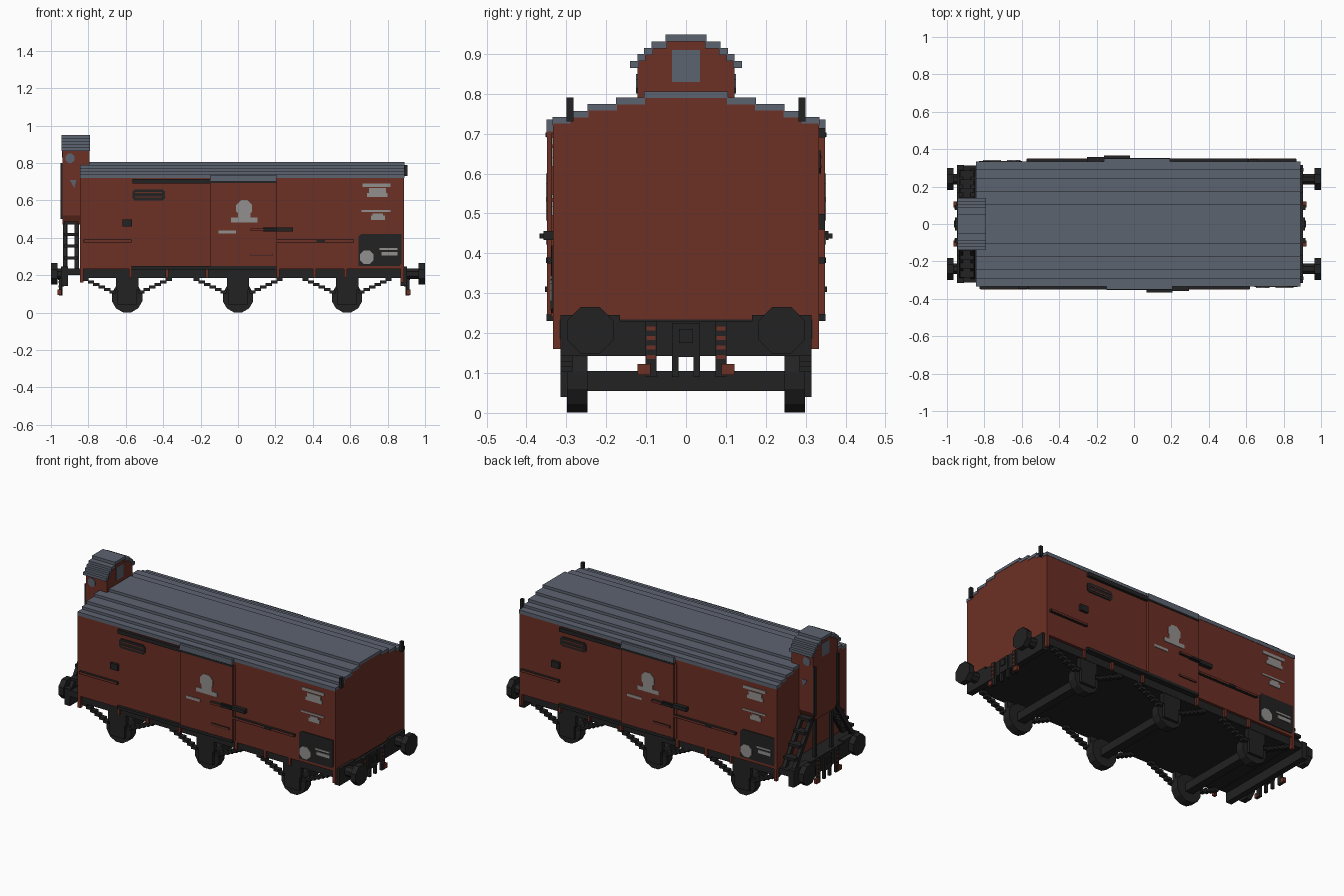
import bpy, bmesh, math
from mathutils import Vector

cube = bpy.data.objects.get("Cube")
if cube:
    bpy.data.objects.remove(cube, do_unlink=True)


def material(name, rgb):
    m = bpy.data.materials.new(name)
    m.use_nodes = True
    m.diffuse_color = (*rgb, 1)
    bsdf = m.node_tree.nodes["Principled BSDF"]
    bsdf.inputs["Base Color"].default_value = (*rgb, 1)
    bsdf.inputs["Roughness"].default_value = 0.8
    return m


RED = material("oxide red", (0.15, 0.029, 0.018))
BLACK = material("black iron", (0.016, 0.016, 0.016))
GREY = material("roof slate grey", (0.108, 0.125, 0.162))
PALE = material("pale marking grey", (0.29, 0.28, 0.27))
CX = 0.0225  # middle of the body along x


def prism(name, pts, axis, a, b, mat):
    """Extrude a flat outline along an axis: X takes (y, z), Y takes (x, z)."""
    bm = bmesh.new()
    vec = (lambda p, t: Vector((t, p[0], p[1]))) if axis == "X" else (lambda p, t: Vector((p[0], t, p[1])))
    face = bm.faces.new([bm.verts.new(vec(p, a)) for p in pts])
    new = bmesh.ops.extrude_face_region(bm, geom=[face])["geom"]
    step = vec((0, 0), b - a)
    bmesh.ops.translate(bm, vec=step, verts=[g for g in new if isinstance(g, bmesh.types.BMVert)])
    bmesh.ops.recalc_face_normals(bm, faces=bm.faces)
    mesh = bpy.data.meshes.new(name)
    bm.to_mesh(mesh)
    bm.free()
    mesh.materials.append(mat)
    ob = bpy.data.objects.new(name, mesh)
    bpy.context.collection.objects.link(ob)
    return ob


def box(name, x0, x1, y0, y1, z0, z1, mat):
    return prism(name, [(y0, z0), (y1, z0), (y1, z1), (y0, z1)], "X", x0, x1, mat)


def side(name, x0, x1, z0, z1, d0, d1, mat):
    """Box on the front wall, and the same box turned half round on the back wall."""
    box("front_" + name, x0, x1, -d1, -d0, z0, z1, mat)
    box("back_" + name, 2 * CX - x1, 2 * CX - x0, d0, d1, z0, z1, mat)


def side_shape(name, pts, d0, d1, mat):
    prism("front_" + name, pts, "Y", -d1, -d0, mat)
    prism("back_" + name, [(2 * CX - x, z) for x, z in pts], "Y", d0, d1, mat)


def ngon(cx, cz, r, n, turn=0.5):
    return [(cx + r * math.cos(2 * math.pi * (i + turn) / n),
             cz + r * math.sin(2 * math.pi * (i + turn) / n)) for i in range(n)]


def stepped(steps, base, drop=0.0, inset=0.0):
    """Mirrored stair outline from (half width, top) pairs, widest first."""
    half = [(steps[0][0] - inset, base)]
    for i, (w, top) in enumerate(steps):
        half.append((w - inset, top - drop))
        if i + 1 < len(steps):
            half.append((steps[i + 1][0] - inset, top - drop))
    return half + [(-y, z) for y, z in reversed(half)]


def shell(steps, base, drop, inset):
    """Roof skin outline: the outer stair joined to the inner one."""
    outer, inner = stepped(steps, base), stepped(steps, base, drop, inset)
    return outer + inner[::-1]


# Body and roof
ROOF = [(0.335, 0.742), (0.292, 0.757), (0.247, 0.774), (0.176, 0.79), (0.105, 0.806)]
prism("body", stepped(ROOF, 0.232, 0.016, 0.002), "X", -0.845, 0.888, RED)
prism("roof", shell(ROOF, 0.72, 0.0165, 0.0025), "X", -0.846, 0.89, GREY)
for s in (-1, 1):
    y = s * 0.291
    box("lamp_bracket", 0.888, 0.906, y - 0.009, y + 0.009, 0.73, 0.79, BLACK)

# Sliding doors with rails and canopy
side("door", -0.147, 0.206, 0.24, 0.705, 0.33, 0.348, RED)
side("door_canopy", -0.147, 0.206, 0.703, 0.736, 0.33, 0.35, GREY)
side("door_rail_upper", -0.565, -0.147, 0.69, 0.714, 0.33, 0.35, BLACK)
side("door_rail_edge", -0.147, 0.206, 0.692, 0.703, 0.33, 0.352, BLACK)
side("door_rail_lower", -0.57, 0.206, 0.23, 0.248, 0.31, 0.35, BLACK)
side("door_post", 0.206, 0.218, 0.24, 0.70, 0.33, 0.338, RED)
side("door_latch", 0.135, 0.295, 0.433, 0.456, 0.33, 0.357, BLACK)
side("door_latch_grip", 0.067, 0.205, 0.437, 0.45, 0.345, 0.366, BLACK)
side("door_latch_face", 0.067, 0.135, 0.437, 0.45, 0.366, 0.367, RED)
side("door_handle", 0.067, 0.185, 0.303, 0.317, 0.34, 0.353, BLACK)
side("door_handle_face", 0.069, 0.183, 0.306, 0.315, 0.353, 0.354, RED)

# Wall rails, vents and small fittings
for x0, x1 in ((-0.825, -0.57), (0.206, 0.62)):
    side("wall_rail", x0, x1, 0.375, 0.39, 0.33, 0.348, BLACK)
    side("wall_rail_face", x0 + 0.003, x1 - 0.003, 0.378, 0.388, 0.348, 0.349, RED)
side("rail_clip", 0.42, 0.465, 0.376, 0.39, 0.33, 0.351, BLACK)
side_shape("vent", [(-0.565, 0.612), (-0.553, 0.6), (-0.402, 0.6), (-0.39, 0.612),
                    (-0.39, 0.645), (-0.402, 0.658), (-0.553, 0.658), (-0.565, 0.645)], 0.33, 0.338, BLACK)
for z in (0.614, 0.638):
    side("vent_slat", -0.55, -0.405, z, z + 0.006, 0.338, 0.34, RED)
side("label_holder", -0.618, -0.566, 0.46, 0.498, 0.33, 0.348, BLACK)

# Dark board and plain pale patches
side_shape("board", [(0.645, 0.25), (0.865, 0.25), (0.875, 0.262), (0.875, 0.42),
                     (0.66, 0.42), (0.645, 0.405)], 0.33, 0.337, BLACK)
side_shape("board_patch", ngon(0.688, 0.296, 0.04, 8), 0.336, 0.341, PALE)
for x0, x1, z0, z1 in ((0.757, 0.853, 0.335, 0.345), (0.768, 0.853, 0.305, 0.325)):
    side("board_strip", x0, x1, z0, z1, 0.336, 0.341, PALE)
for x0, x1, z0, z1 in ((0.665, 0.815, 0.672, 0.69), (0.70, 0.79, 0.64, 0.665), (0.69, 0.80, 0.618, 0.64),
                       (0.66, 0.815, 0.538, 0.548), (0.71, 0.785, 0.495, 0.518), (0.72, 0.775, 0.518, 0.53)):
    side("wall_patch", x0, x1, z0, z1, 0.332, 0.337, PALE)
side_shape("door_patch_round", ngon(0.033, 0.558, 0.046, 8), 0.346, 0.351, PALE)
for x0, x1, z0, z1 in ((0.0, 0.066, 0.505, 0.53), (-0.037, 0.105, 0.482, 0.507), (-0.105, -0.01, 0.422, 0.438)):
    side("door_patch", x0, x1, z0, z1, 0.346, 0.351, PALE)

# Underframe, platform and small red brackets
box("underframe", -0.845, 0.89, -0.317, 0.317, 0.185, 0.234, BLACK)
box("platform", -0.945, -0.845, -0.312, 0.312, 0.2, 0.236, BLACK)
for x in (-0.575, -0.38, -0.165, 0.215, 0.41, 0.575):
    side("bracket", x - 0.008, x + 0.008, 0.185, 0.24, 0.315, 0.33, RED)
for x in (-0.845, 0.87):
    side("corner_bracket", x, x + 0.018, 0.16, 0.235, 0.315, 0.333, RED)

# Buffers, coupling and hoses at both ends
for e, face in ((1, 0.888), (-1, 0.93)):
    def end(name, a, b, y0, y1, z0, z1, mat):
        box(name, *sorted((e * a, e * b)), y0, y1, z0, z1, mat)
    end("buffer_beam", face - 0.02, face + 0.016, -0.315, 0.315, 0.143, 0.23, BLACK)
    end("coupling_plate", face, face + 0.026, -0.035, 0.035, 0.14, 0.225, BLACK)
    end("coupling_hook", face + 0.02, face + 0.032, -0.018, 0.018, 0.175, 0.21, BLACK)
    for s in (-1, 1):
        y = s * 0.24
        end("beam_end", face - 0.02, face + 0.016, y - 0.075, y + 0.075, 0.165, 0.245, BLACK)
        prism("buffer_stem", ngon(y, 0.207, 0.031, 8), "X", e * (face - 0.01), e * 0.966, BLACK)
        prism("buffer_head", ngon(y, 0.207, 0.063, 8), "X", e * 0.966, e * 1.0, BLACK)
        end("coupling_link", face + 0.008, face + 0.024, s * 0.027 - 0.008, s * 0.027 + 0.008, 0.09, 0.15, BLACK)
        end("hose", face + 0.012, face + 0.028, s * 0.088 - 0.014, s * 0.088 + 0.014, 0.09, 0.23, BLACK)
        for i in range(4):
            z = 0.135 + 0.024 * i
            end("hose_band", face + 0.016, face + 0.03, s * 0.088 - 0.011, s * 0.088 + 0.011, z, z + 0.01, RED)
        end("hose_end", face + 0.014, face + 0.034, s * 0.105 - 0.016, s * 0.105 + 0.016, 0.095, 0.122, RED)

# Axles, wheels, axle boxes and stepped springs
for x in (-0.593, 0.0, 0.583):
    box("axle", x - 0.025, x + 0.025, -0.25, 0.25, 0.055, 0.105, BLACK)
    for s in (-1, 1):
        prism("wheel", ngon(x, 0.082, 0.084, 12), "Y", s * 0.247, s * 0.298, BLACK)
        box("axle_box", x - 0.05, x + 0.05, *sorted((s * 0.29, s * 0.315)), 0.04, 0.143, BLACK)
        box("axle_guard", x - 0.06, x + 0.06, *sorted((s * 0.29, s * 0.315)), 0.12, 0.19, BLACK)
        for d in (-1, 1):
            for i in range(6):
                a, z = 0.06 + 0.029 * i, 0.102 + 0.0135 * i
                box("spring_leaf", *sorted((x + d * a, x + d * (a + 0.034))),
                    *sorted((s * 0.285, s * 0.315)), z, z + 0.016, BLACK)

# Brakeman's cabin
CAB = [(0.14, 0.882), (0.122, 0.90), (0.105, 0.915), (0.087, 0.931), (0.052, 0.949)]
cab = [(0.122, 0.865)] + [(w - 0.003, z - 0.017) for w, z in CAB[1:]]
prism("cabin_upper", stepped(cab, 0.72), "X", -0.938, -0.795, RED)
prism("cabin_lower", [(-0.095, 0.47), (0.095, 0.47), (0.122, 0.52), (0.122, 0.74), (-0.122, 0.74), (-0.122, 0.52)],
      "X", -0.938, -0.84, RED)
prism("cabin_roof", shell(CAB, 0.865, 0.0175, 0.004), "X", -0.945, -0.79, GREY)
for x in (-0.94, -0.797):
    box("cabin_end_window", x, x + 0.004, -0.035, 0.035, 0.83, 0.91, GREY)
for s in (-1, 1):
    y0, y1 = sorted((s * 0.121, s * 0.125))
    prism("cabin_side_window", ngon(-0.898, 0.825, 0.027, 8), "Y", y0, y1, GREY)
    prism("cabin_side_patch", [(-0.9, 0.71), (-0.865, 0.71), (-0.875, 0.665)], "Y", y0, y1, GREY)

# Cabin supports and sloping ladders
for s in (-1, 1):
    box("cabin_post", -0.93, -0.912, s * 0.08 - 0.009, s * 0.08 + 0.009, 0.23, 0.475, BLACK)
    for x in (-0.925, -0.862):
        prism("ladder_rail", [(s * 0.105, 0.475), (s * 0.135, 0.475), (s * 0.295, 0.235), (s * 0.265, 0.235)],
              "X", x - 0.011, x + 0.011, BLACK)
    for i in range(4):
        y, z = s * (0.262 - 0.047 * i), 0.295 + 0.062 * i - 0.01
        box("ladder_rung", -0.93, -0.856, y - 0.024, y + 0.024, z, z + 0.016, BLACK)
    box("cabin_handrail", -0.95, -0.937, s * 0.112 - 0.008, s * 0.112 + 0.008, 0.5, 0.8, BLACK)
